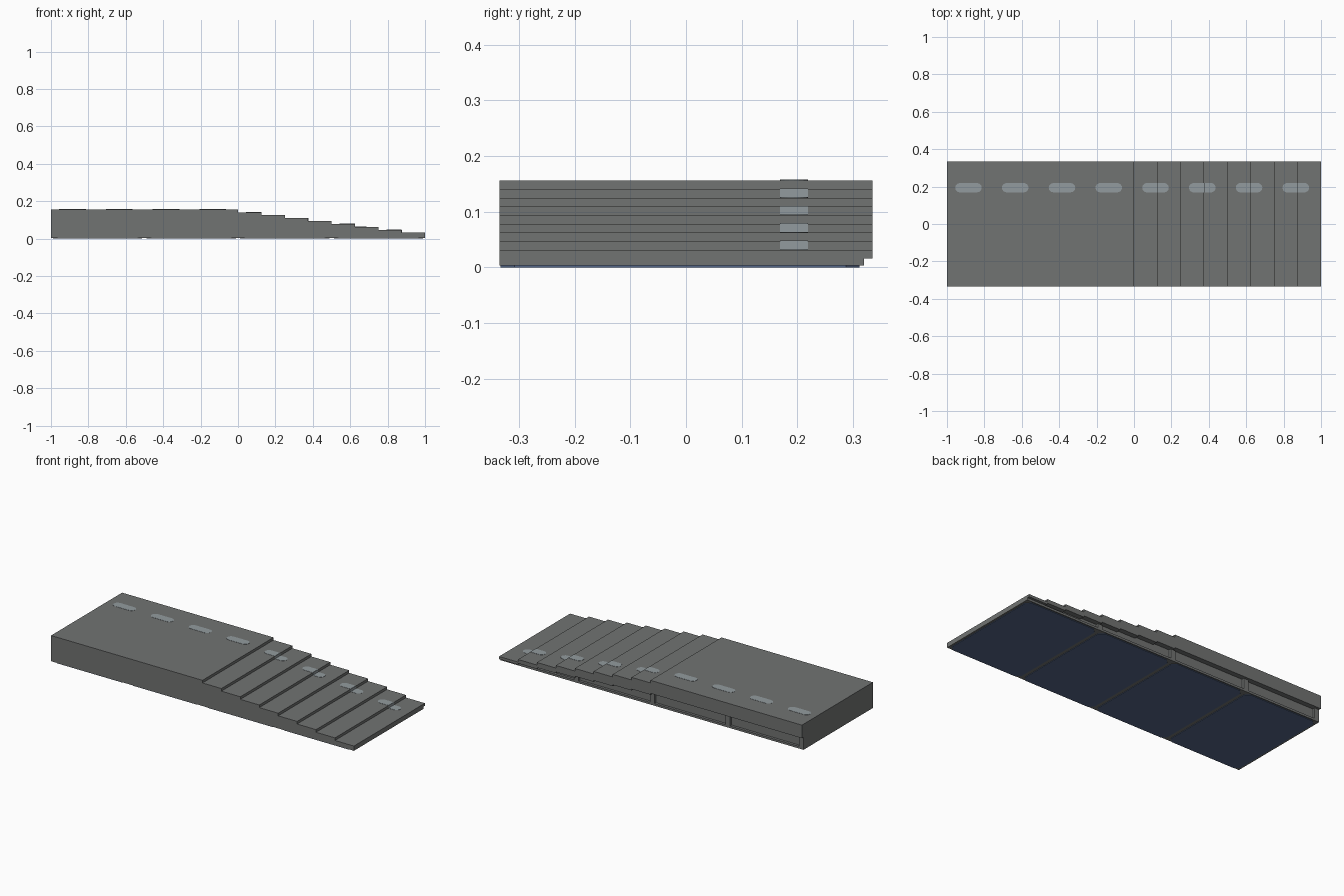
import bpy
import bmesh
import math

if "Cube" in bpy.data.objects:
    bpy.data.objects.remove(bpy.data.objects["Cube"])

W = 0.335            # half depth
H = 0.1563           # deck height
RISE, RUN = H / 10, 0.125
BASE = 0.003         # underside of the body, just above the floor panels
EPS = 0.0012         # thickness of painted plates


def material(name, rgb):
    m = bpy.data.materials.new(name)
    m.diffuse_color = (*rgb, 1)
    m.use_nodes = True
    m.node_tree.nodes["Principled BSDF"].inputs["Base Color"].default_value = m.diffuse_color
    return m


grey = material("stone grey", (0.165, 0.172, 0.168))
pale = material("pale blue grey", (0.29, 0.33, 0.345))
blue = material("slate blue", (0.09, 0.135, 0.25))


def prism(name, pts, offset, mat):
    """Closed solid swept from a planar outline along an offset vector."""
    bm = bmesh.new()
    face = bm.faces.new([bm.verts.new(p) for p in pts])
    ext = bmesh.ops.extrude_face_region(bm, geom=[face])
    verts = [g for g in ext["geom"] if isinstance(g, bmesh.types.BMVert)]
    bmesh.ops.translate(bm, verts=verts, vec=offset)
    bmesh.ops.recalc_face_normals(bm, faces=bm.faces)
    mesh = bpy.data.meshes.new(name)
    bm.to_mesh(mesh)
    bm.free()
    ob = bpy.data.objects.new(name, mesh)
    mesh.materials.append(mat)
    bpy.context.collection.objects.link(ob)
    return ob


def box(name, x0, x1, y0, y1, z0, z1, mat):
    pts = [(x0, y0, z0), (x1, y0, z0), (x1, y1, z0), (x0, y1, z0)]
    return prism(name, pts, (0, 0, z1 - z0), mat)


def height(x):
    """Deck height: flat half, then eight descending steps."""
    return H if x < 0 else H - RISE * (1 + min(7, int(x / RUN + 1e-6)))


def stair_outline(y, x_end, bottom, factor):
    """Stepped side outline, with the heights scaled by a factor."""
    pts = [(-x_end, y, bottom), (-x_end, y, H * factor), (0, y, H * factor)]
    for i in range(8):
        z = (H - RISE * (i + 1)) * factor
        x1 = x_end if i == 7 else RUN * (i + 1)
        pts += [(RUN * i, y, z), (x1, y, z)]
    return pts + [(x_end, y, bottom)]


# Stepped body, with the lower half of the back cut away
body = prism("stepped_body", stair_outline(-W, 1.0, BASE, 1), (0, 2 * W, 0), grey)
cutter = prism("back_recess_cutter", stair_outline(0.305, 1.1, -0.1, 0.5),
               (0, 0.1, 0), grey)
cutter.hide_render = True
cutter.hide_viewport = True
cut = body.modifiers.new("back recess", 'BOOLEAN')
cut.operation = 'DIFFERENCE'
cut.solver = 'EXACT'
cut.object = cutter

# Rail and posts inside the back recess
box("back_rail", -1, 1, 0.304, 0.32, BASE, 0.0156, grey)
for x in (-0.985, -0.5, 0, 0.5):
    top = height(x + 0.02) / 2
    box("back_post", x - 0.015, x + 0.015, 0.304, 0.32, 0.015, top, grey)

# Floor panels with clipped corners
for i in range(4):
    cx, hx, y0, y1, c = -0.75 + 0.5 * i, 0.238, -0.333, 0.312, 0.025
    outline = [(cx - hx + c, y0, 0), (cx + hx - c, y0, 0), (cx + hx, y0 + c, 0),
               (cx + hx, y1 - c, 0), (cx + hx - c, y1, 0), (cx - hx + c, y1, 0),
               (cx - hx, y1 - c, 0), (cx - hx, y0 + c, 0)]
    prism("floor_panel", outline, (0, 0, 0.004), blue)


def pill(cx, cy, a, r, lo, hi):
    """Rounded mark outline clipped to lo <= x <= hi, as (x, y) pairs."""
    def half(x):
        d = max(0, abs(x - cx) - (a - r))
        return math.sqrt(max(0, r * r - d * d))
    lo, hi = max(lo, cx - a), min(hi, cx + a)
    xs = [lo + (hi - lo) * (1 - math.cos(math.pi * k / 14)) / 2 for k in range(15)]
    upper = [(x, cy + half(x) + 1e-4) for x in xs]
    lower = [(x, cy - half(x) - 1e-4) for x in reversed(xs)]
    return upper + lower


# Row of pale lane marks, draped over the steps they cross
for i in range(8):
    cx, cy = -0.885 + 0.25 * i, 0.194
    if cx < 0:
        spans = [(-1, 0)]
    else:
        edge = RUN * (2 * (i - 4) + 1)
        spans = [(edge - RUN, edge), (edge, edge + RUN)]
        box("lane_mark_riser", edge, edge + EPS, cy - 0.025, cy + 0.025,
            height(edge + 0.01), height(edge - 0.01), pale)
    for lo, hi in spans:
        z = height((lo + hi) / 2)
        prism("lane_mark", [(x, y, z) for x, y in pill(cx, cy, 0.071, 0.025, lo, hi)],
              (0, 0, EPS), pale)
